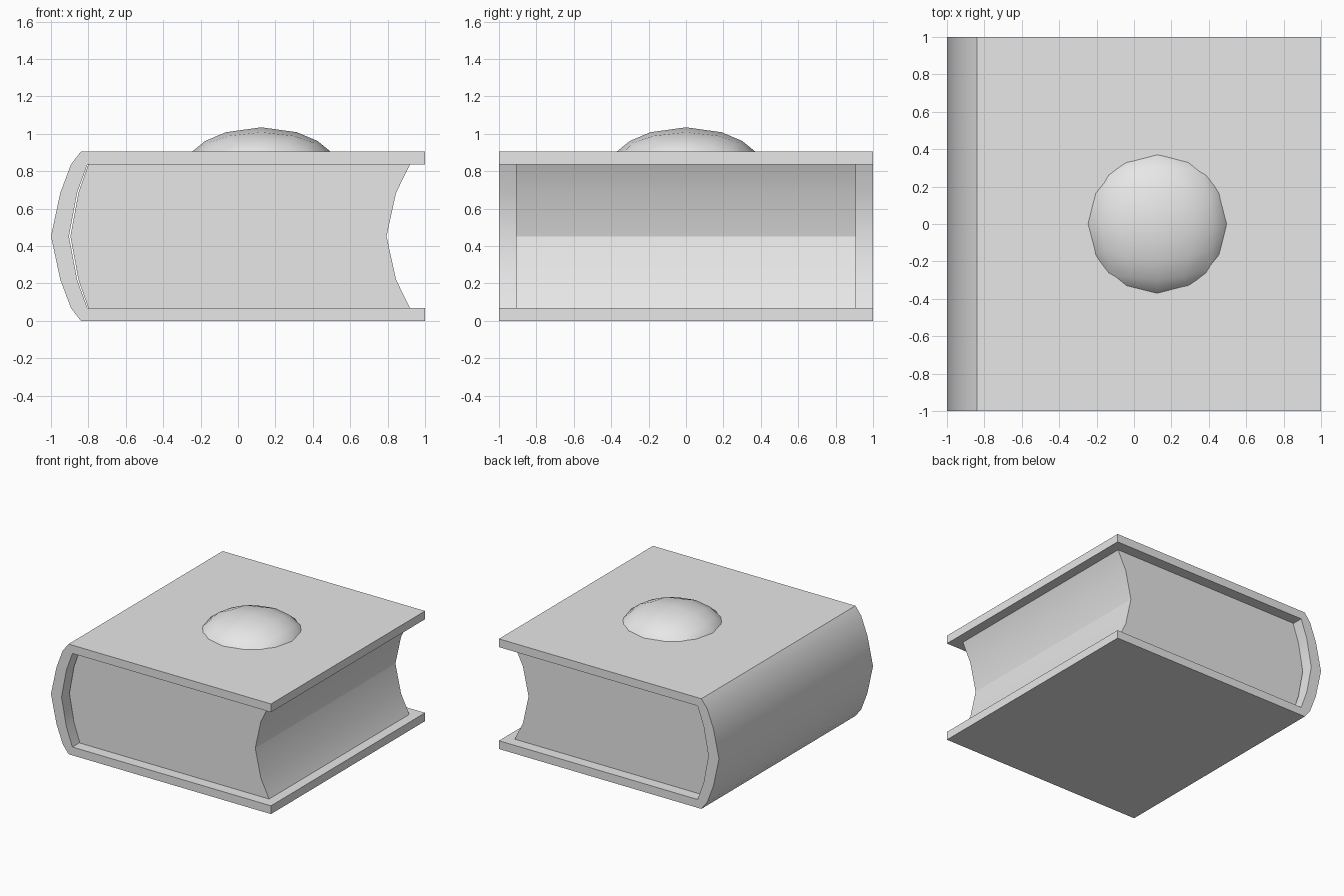
import bpy
import bmesh
import math

cube = bpy.data.objects.get("Cube")
if cube:
    bpy.data.objects.remove(cube, do_unlink=True)

grey = bpy.data.materials.new("plain grey")
grey.use_nodes = True
colour = (0.8, 0.8, 0.8, 1)
grey.diffuse_color = colour
grey.node_tree.nodes["Principled BSDF"].inputs["Base Color"].default_value = colour

MID = 0.4525  # half the height of the closed book


def finish(name, bm, angle):
    bmesh.ops.recalc_face_normals(bm, faces=bm.faces)
    mesh = bpy.data.meshes.new(name)
    bm.to_mesh(mesh)
    bm.free()
    mesh.materials.append(grey)
    obj = bpy.data.objects.new(name, mesh)
    bpy.context.collection.objects.link(obj)
    bpy.ops.object.select_all(action="DESELECT")
    obj.select_set(True)
    bpy.context.view_layer.objects.active = obj
    bpy.ops.object.shade_smooth_by_angle(angle=math.radians(angle))


def mirrored(upper):
    """Upper half of a profile (last point on the middle line), plus its mirror."""
    return upper + [(x, 2 * MID - z) for x, z in reversed(upper[:-1])]


def extrude_profile(name, points, half_depth, angle):
    bm = bmesh.new()
    face = bm.faces.new([bm.verts.new((x, -half_depth, z)) for x, z in points])
    result = bmesh.ops.extrude_face_region(bm, geom=[face])
    moved = [v for v in result["geom"] if isinstance(v, bmesh.types.BMVert)]
    bmesh.ops.translate(bm, verts=moved, vec=(0, 2 * half_depth, 0))
    finish(name, bm, angle)


# Cover: two boards joined by the rounded spine
outer = mirrored([(1, 0.905), (-0.84, 0.905), (-0.893, 0.837), (-0.95, 0.685), (-1, MID)])
inner = mirrored([(1, 0.837), (-0.805, 0.837), (-0.86, 0.685), (-0.904, MID)])
extrude_profile("cover", outer + inner[::-1], 1.0, 30)

# Page block: rounded back, hollow fore edge
back = mirrored([(-0.80, 0.837), (-0.853, 0.685), (-0.896, MID)])
fore_edge = mirrored([(0.92, 0.837), (0.845, 0.685), (0.794, MID)])
extrude_profile("pages", back + fore_edge[::-1], 0.91, 20)

# Domed boss: flattened sphere made from a gridded cube, sunk into the top board
bm = bmesh.new()
bmesh.ops.create_cube(bm, size=2)
bmesh.ops.subdivide_edges(bm, edges=bm.edges[:], cuts=3, use_grid_fill=True)
for v in bm.verts:
    n = v.co.normalized()
    v.co = (0.125 + 0.425 * n.x, 0.425 * n.y, 0.785 + 0.25 * n.z)
bmesh.ops.bisect_plane(bm, geom=bm.verts[:] + bm.edges[:] + bm.faces[:],
                       plane_co=(0, 0, 0.87), plane_no=(0, 0, 1), clear_inner=True)
bmesh.ops.holes_fill(bm, edges=[e for e in bm.edges if e.is_boundary])
finish("dome", bm, 40)
